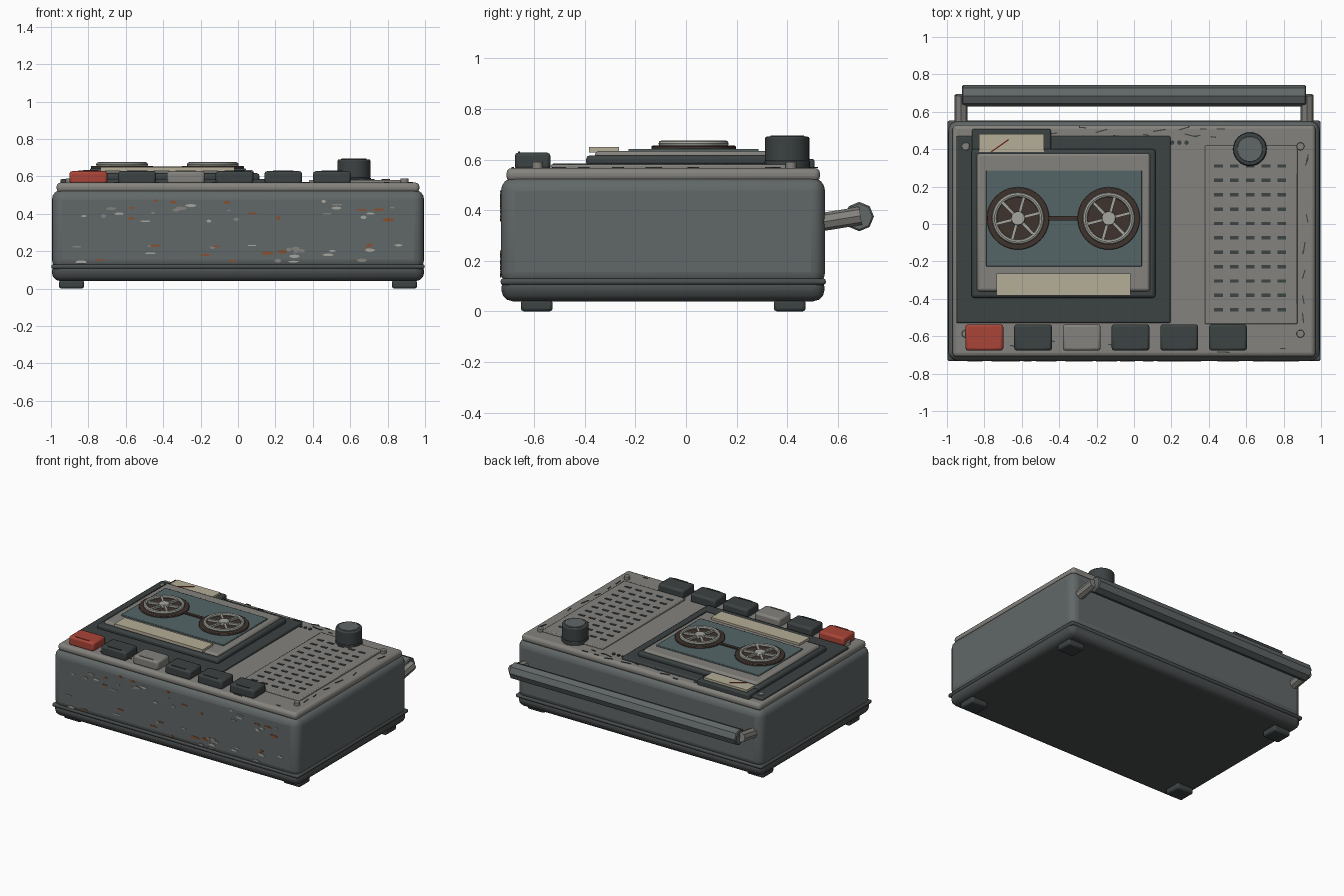
import bpy, math, random
from mathutils import Vector

if "Cube" in bpy.data.objects:
    bpy.data.objects.remove(bpy.data.objects["Cube"])

random.seed(4)


def material(name, r, g, b):
    m = bpy.data.materials.new(name)
    m.diffuse_color = (r, g, b, 1)
    m.use_nodes = True
    m.node_tree.nodes["Principled BSDF"].inputs["Base Color"].default_value = m.diffuse_color
    return m


BODY = material("body_grey", 0.12, 0.135, 0.135)
PLATE = material("plate_grey", 0.23, 0.225, 0.205)
DARK = material("charcoal", 0.045, 0.054, 0.056)
BASE = material("base_grey", 0.07, 0.078, 0.08)
TEAL = material("window_teal", 0.09, 0.13, 0.135)
CREAM = material("cream", 0.46, 0.42, 0.31)
RED = material("red", 0.40, 0.06, 0.04)
BROWN = material("tape_brown", 0.05, 0.033, 0.026)
RUST = material("rust", 0.25, 0.08, 0.03)
LIGHT = material("light_grey", 0.38, 0.38, 0.35)


def finish(ob, name, mat, bevel=0, seg=2):
    ob.name = name
    ob.data.materials.append(mat)
    if bevel:
        mod = ob.modifiers.new("bevel", 'BEVEL')
        mod.width, mod.segments = bevel, seg
        mod.limit_method, mod.angle_limit = 'ANGLE', math.radians(50)
    bpy.ops.object.shade_smooth_by_angle(angle=math.radians(35))
    return ob


def box(name, x, y, z, mat, bevel=0, seg=2, turn=0):
    """Box from (min, max) ranges on each axis."""
    c = [(a + b) / 2 for a, b in (x, y, z)]
    bpy.ops.mesh.primitive_cube_add(size=1, location=c)
    ob = bpy.context.object
    ob.scale = [b - a for a, b in (x, y, z)]
    bpy.ops.object.transform_apply(location=False, rotation=False, scale=True)
    ob.rotation_euler.z = turn
    return finish(ob, name, mat, bevel, seg)


def disc(name, x, y, z0, z1, r, mat, bevel=0, sides=32):
    bpy.ops.mesh.primitive_cylinder_add(vertices=sides, radius=r, depth=z1 - z0,
                                        location=(x, y, (z0 + z1) / 2))
    return finish(bpy.context.object, name, mat, bevel)


def rod(name, a, b, r, mat, sides=8, bevel=0):
    a, b = Vector(a), Vector(b)
    bpy.ops.mesh.primitive_cylinder_add(vertices=sides, radius=r, depth=(b - a).length,
                                        location=(a + b) / 2)
    ob = bpy.context.object
    ob.rotation_euler = (b - a).to_track_quat('Z', 'Y').to_euler()
    return finish(ob, name, mat, bevel, 1)


# Case: lower tray, trim lip, main shell, top plate
box("lower_tray", (-0.995, 0.995), (-0.73, 0.548), (0.04, 0.14), BASE, 0.045, 3)
box("trim_lip", (-0.998, 0.998), (-0.733, 0.553), (0.105, 0.13), BASE, 0.01)
box("main_shell", (-0.995, 0.995), (-0.732, 0.55), (0.1, 0.53), BODY, 0.055, 4)
box("shadow_gap", (-0.96, 0.96), (-0.70, 0.52), (0.49, 0.535), DARK)
box("top_plate", (-0.97, 0.97), (-0.71, 0.53), (0.513, 0.567), PLATE, 0.022, 3)

# Feet
for x in (-0.89, 0.89):
    for y in (-0.59, 0.41):
        box("foot", (x - 0.067, x + 0.067), (y - 0.063, y + 0.063), (0, 0.045), DARK, 0.012)

# Carrying handle
rod("handle_bar", (-0.92, 0.685, 0.375), (0.92, 0.685, 0.375), 0.058, BODY, 8, 0.006)
for s in (-1, 1):
    rod("handle_arm", (s * 0.925, 0.53, 0.352), (s * 0.925, 0.69, 0.378), 0.036, PLATE)

# Cassette deck, stacked from the plate upwards
box("deck_panel", (-0.95, 0.195), (-0.53, 0.47), (0.56, 0.585), DARK, 0.008)
box("deck_frame", (-0.87, 0.115), (-0.395, 0.40), (0.575, 0.617), DARK, 0.015)
box("cassette_shell", (-0.84, 0.085), (-0.36, 0.378), (0.6, 0.634), PLATE, 0.014)
box("cassette_window", (-0.79, 0.042), (-0.228, 0.287), (0.62, 0.643), TEAL, 0.004)
box("cassette_label", (-0.735, -0.018), (-0.383, -0.265), (0.628, 0.65), CREAM)

# Tape reels
box("tape_strand", (-0.47, -0.29), (0.02, 0.042), (0.64, 0.652), BROWN)
for rx in (-0.62, -0.135):
    ry = 0.03
    disc("tape_spool", rx, ry, 0.635, 0.655, 0.167, BROWN, 0.004, 40)
    bpy.ops.mesh.primitive_torus_add(location=(rx, ry, 0.663), major_radius=0.126,
                                     minor_radius=0.013, major_segments=40, minor_segments=8)
    finish(bpy.context.object, "reel_rim", LIGHT)
    disc("reel_hub", rx, ry, 0.65, 0.676, 0.037, LIGHT, 0.004, 20)
    for k in range(6):
        a = k * math.pi / 3 + 0.25
        mx, my = rx + 0.077 * math.cos(a), ry + 0.077 * math.sin(a)
        box("reel_spoke", (mx - 0.047, mx + 0.047), (my - 0.008, my + 0.008),
            (0.654, 0.67), LIGHT, turn=a)

# Level meter with needle
box("meter_housing", (-0.865, -0.445), (0.36, 0.508), (0.56, 0.602), DARK, 0.008)
box("meter_face", (-0.83, -0.48), (0.385, 0.48), (0.59, 0.618), CREAM)
rod("meter_needle", (-0.765, 0.385, 0.62), (-0.67, 0.452, 0.62), 0.004, RED, 6)

# Control keys
for i in range(6):
    x = -0.8 + 0.2605 * i
    mat = RED if i == 0 else PLATE if i == 2 else DARK
    box("key", (x - 0.101, x + 0.101), (-0.677, -0.536), (0.56, 0.628), mat, 0.014)
    box("key_ridge", (x - 0.055, x + 0.055), (-0.665, -0.657), (0.62, 0.632), mat)

# Volume knob
disc("knob_collar", 0.62, 0.40, 0.565, 0.595, 0.09, DARK, 0.004)
disc("knob", 0.62, 0.40, 0.59, 0.691, 0.088, DARK, 0.008)
disc("knob_cap", 0.62, 0.40, 0.68, 0.695, 0.068, BODY, 0.003)

# Speaker panel and its slots
box("speaker_panel", (0.38, 0.873), (-0.535, 0.42), (0.56, 0.581), PLATE, 0.006)
for c in range(5):
    for r in range(11):
        x, y = 0.452 + 0.0845 * c, 0.31 - 0.0768 * r
        box("speaker_slot", (x - 0.023, x + 0.023), (y - 0.009, y + 0.009),
            (0.575, 0.585), DARK)

# Indicator holes and corner screws
for i in range(7):
    disc("indicator_hole", 0.05 + 0.0385 * i, 0.435, 0.565, 0.574, 0.012, DARK, 0, 12)
for x, y in ((-0.9, 0.415), (0.89, 0.415), (0.89, -0.587), (-0.9, -0.587)):
    disc("screw", x, y, 0.56, 0.59, 0.021, PLATE, 0.003, 16)

# Wear scratches around the edge of the plate
spots = [(random.uniform(-0.5, 0.55), random.uniform(0.46, 0.52), 0) for _ in range(14)]
spots += [(random.uniform(0.88, 0.93), random.uniform(-0.6, 0.5), 1.5) for _ in range(8)]
spots += [(random.uniform(-0.92, 0.8), random.uniform(-0.69, -0.57), 0) for _ in range(6)]
for x, y, a in spots:
    w = random.uniform(0.015, 0.035)
    box("scratch", (x - w, x + w), (y - 0.003, y + 0.003), (0.566, 0.571), DARK,
        turn=a + random.uniform(-0.3, 0.3))

# Chipped paint flecks on the front face
for i in range(58):
    x = random.uniform(-0.88, 0.88)
    z = random.uniform(0.14, 0.24) if i % 2 else random.uniform(0.36, 0.47)
    bpy.ops.mesh.primitive_cylinder_add(vertices=7, radius=1, depth=2, location=(x, -0.733, z),
                                        rotation=(math.pi / 2, 0, 0))
    ob = bpy.context.object
    ob.scale = (random.uniform(0.01, 0.032), random.uniform(0.004, 0.011), 0.003)
    finish(ob, "paint_fleck", (RUST, LIGHT, PLATE)[i % 3])
